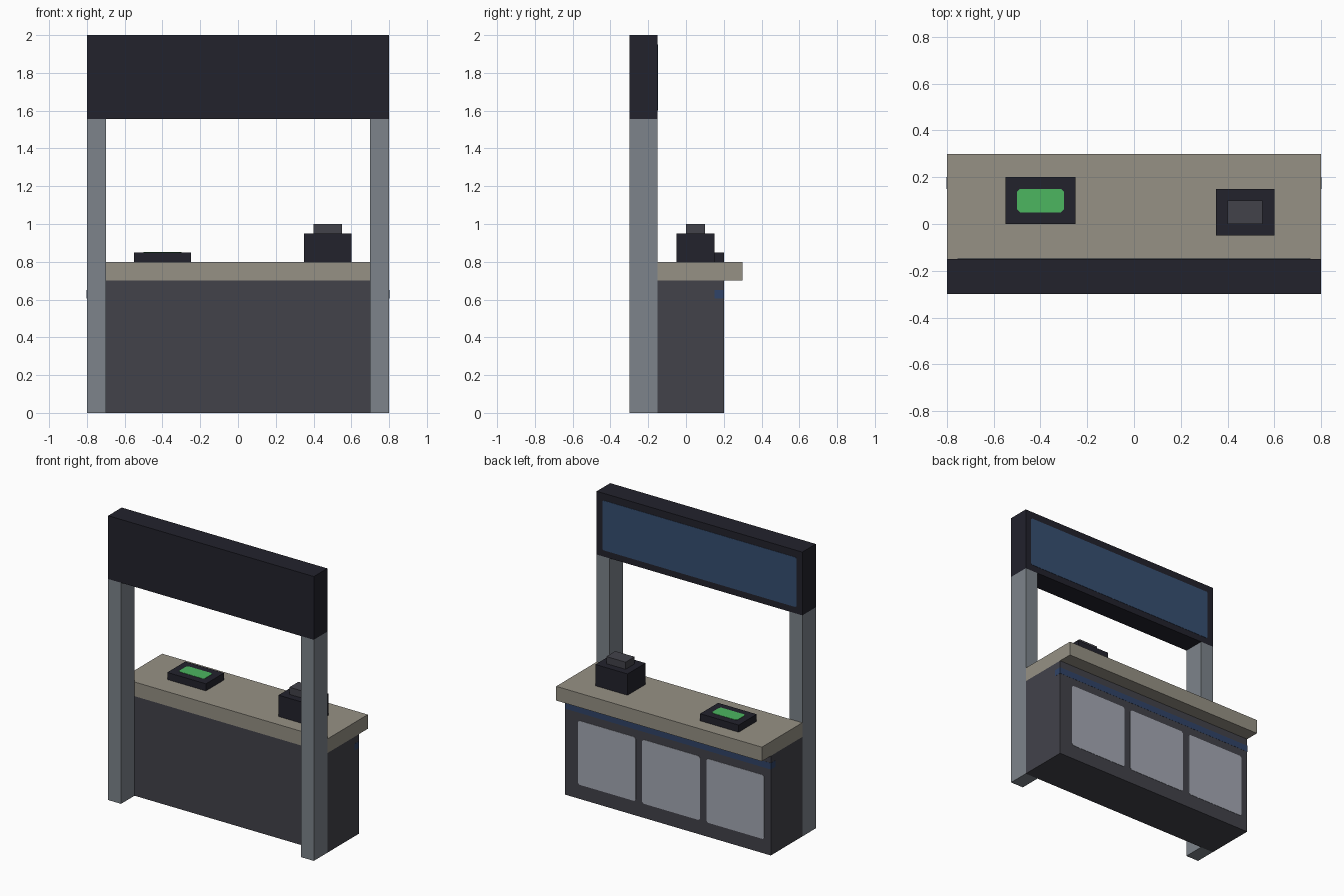
import bpy
import bmesh
from mathutils import Vector

default = bpy.data.objects.get("Cube")
if default:
    bpy.data.objects.remove(default, do_unlink=True)


def material(name, r, g, b):
    """Flat material from 0-255 sRGB values, stored as linear."""
    lin = [((c / 255 + 0.055) / 1.055) ** 2.4 for c in (r, g, b)] + [1]
    mat = bpy.data.materials.new(name)
    mat.use_nodes = True
    mat.diffuse_color = lin
    bsdf = mat.node_tree.nodes["Principled BSDF"]
    bsdf.inputs["Base Color"].default_value = lin
    bsdf.inputs["Roughness"].default_value = 0.8
    return mat


near_black = material("near black casing", 34, 34, 44)
charcoal = material("charcoal cabinet", 66, 66, 74)
steel = material("steel grey post", 125, 132, 139)
stone = material("stone worktop", 150, 145, 133)
pale = material("pale grey door", 164, 168, 179)
blue = material("blue display", 54, 79, 113)
strip_blue = material("deep blue strip", 48, 68, 104)
green = material("green screen", 76, 182, 96)


def box(name, x, y, z, mat, cut_axis=None, cut=0.012):
    """Box from axis ranges; cut_axis chamfers the edges along that axis."""
    lo, hi = Vector((x[0], y[0], z[0])), Vector((x[1], y[1], z[1]))
    centre, size = (lo + hi) / 2, hi - lo
    bm = bmesh.new()
    bmesh.ops.create_cube(bm, size=1)
    bmesh.ops.scale(bm, vec=size, verts=bm.verts)
    if cut_axis is not None:
        edges = [e for e in bm.edges
                 if abs((e.verts[0].co - e.verts[1].co)[cut_axis]) > 1e-5]
        bmesh.ops.bevel(bm, geom=edges, offset=cut, segments=1, affect='EDGES')
    mesh = bpy.data.meshes.new(name)
    bm.to_mesh(mesh)
    bm.free()
    mesh.materials.append(mat)
    obj = bpy.data.objects.new(name, mesh)
    obj.location = centre
    bpy.context.collection.objects.link(obj)
    return obj


# Counter
box("cabinet", (-0.8, 0.8), (-0.15, 0.2), (0, 0.7), charcoal)
box("worktop", (-0.8, 0.8), (-0.15, 0.3), (0.7, 0.8), stone)
box("light_strip", (-0.801, 0.801), (0.15, 0.201), (0.605, 0.65), strip_blue)

# Cabinet doors on the back
for i in range(3):
    left = 0.7 - i * 0.5
    box(f"door_{i + 1}", (left - 0.45, left), (0.199, 0.202), (0.1, 0.55), pale, 1)

# Posts and overhead sign
for side, x in (("right", -0.8), ("left", 0.7)):
    box(f"{side}_post", (x, x + 0.1), (-0.3, -0.15), (0, 1.555), steel)
box("sign_case", (-0.8, 0.8), (-0.3, -0.15), (1.555, 2), near_black)
box("sign_display", (-0.755, 0.755), (-0.151, -0.148), (1.6, 1.95), blue, 1, 0.008)

# Tablet
box("tablet", (-0.55, -0.25), (0, 0.2), (0.8, 0.85), near_black)
box("tablet_screen", (-0.5, -0.3), (0.05, 0.15), (0.849, 0.852), green, 2)

# Till
box("till", (0.35, 0.6), (-0.05, 0.15), (0.8, 0.95), near_black)
box("till_top", (0.4, 0.55), (0, 0.1), (0.95, 1), charcoal)
